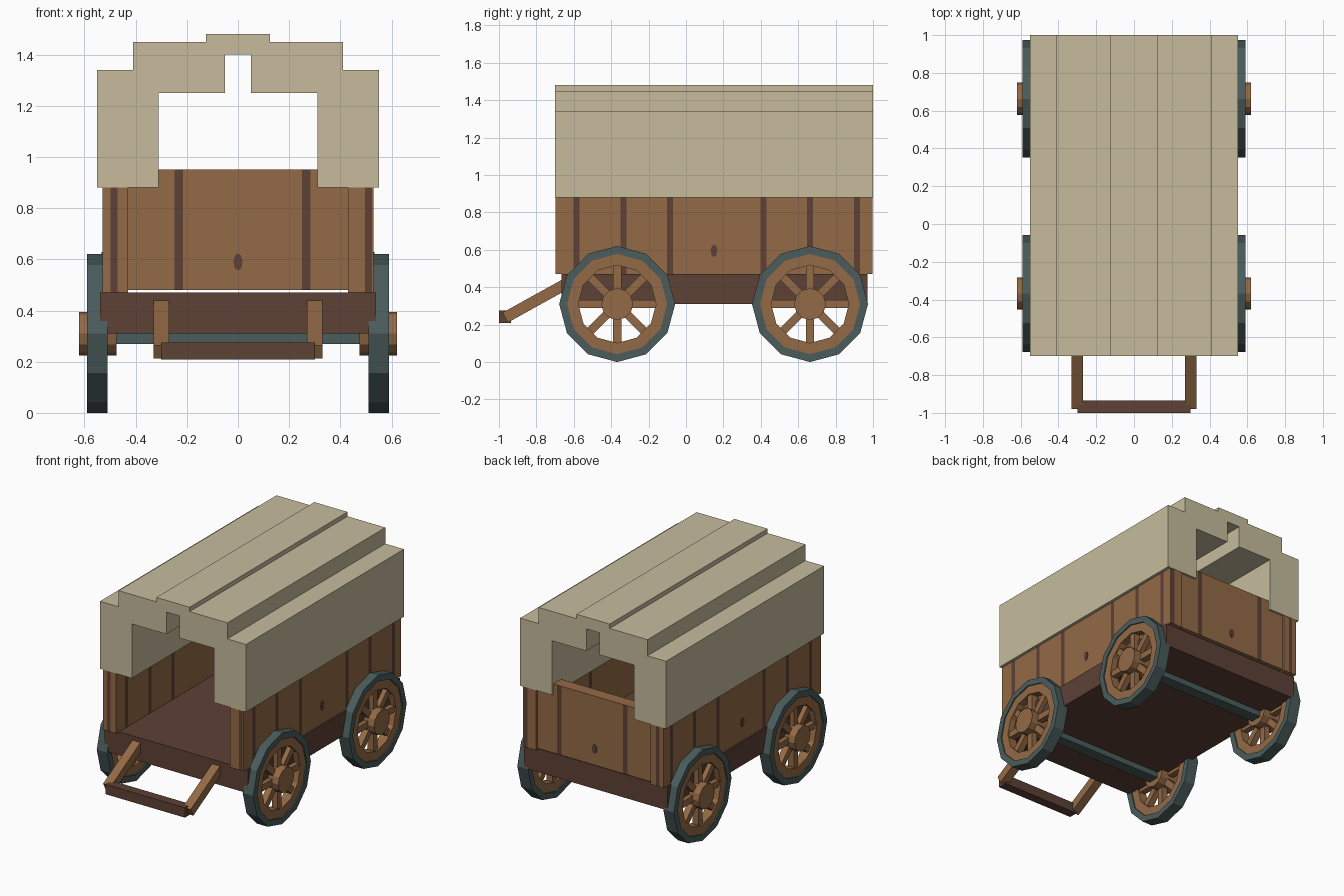
import bpy, bmesh, math
from mathutils import Vector, Matrix

if "Cube" in bpy.data.objects:
    bpy.data.objects.remove(bpy.data.objects["Cube"])


def mat(name, col):
    m = bpy.data.materials.new(name)
    m.diffuse_color = (*col, 1)
    m.use_nodes = True
    m.node_tree.nodes["Principled BSDF"].inputs["Base Color"].default_value = m.diffuse_color
    return m


WOOD = mat("wood", (0.296, 0.144, 0.061))
DARK = mat("dark wood", (0.110, 0.052, 0.036))
CLOTH = mat("canvas", (0.570, 0.500, 0.338))
IRON = mat("iron", (0.069, 0.106, 0.106))


def finish(name, bm, *mats):
    bmesh.ops.recalc_face_normals(bm, faces=bm.faces[:])
    me = bpy.data.meshes.new(name)
    bm.to_mesh(me)
    bm.free()
    for m in mats:
        me.materials.append(m)
    ob = bpy.data.objects.new(name, me)
    bpy.context.collection.objects.link(ob)
    return ob


def add_box(bm, lo, hi, rot=None):
    lo, hi = Vector(lo), Vector(hi)
    mid = (lo + hi) / 2
    m = Matrix.Translation(mid) @ (rot or Matrix()) @ Matrix.Diagonal((*(hi - lo), 1))
    bmesh.ops.create_cube(bm, size=1, matrix=m)


def box(name, lo, hi, m, rot=None):
    bm = bmesh.new()
    add_box(bm, lo, hi, rot)
    return finish(name, bm, m)


def striped(name, lo, hi, bands):
    """Box with dark plank seams; bands = (axis, centre, width)."""
    bm = bmesh.new()
    add_box(bm, lo, hi)
    for ax, c, w in bands:
        no = Vector((ax == 0, ax == 1, 0))
        for s in (-w / 2, w / 2):
            bmesh.ops.bisect_plane(bm, geom=bm.verts[:] + bm.edges[:] + bm.faces[:],
                                   plane_co=no * (c + s), plane_no=no)
    bm.normal_update()
    for f in bm.faces:
        p = f.calc_center_median()
        for ax, c, w in bands:
            # seams only show on upright faces running along their axis
            if abs(f.normal.z) < 0.5 and abs(f.normal[ax]) < 0.5 and abs(p[ax] - c) < w / 2:
                f.material_index = 1
    return finish(name, bm, WOOD, DARK)


def knot(name, pos, axis):
    """Thin oval wood knot plate facing along x or y."""
    bm = bmesh.new()
    rot = Matrix.Rotation(math.pi / 2, 4, 'Y' if axis == 0 else 'X')
    bmesh.ops.create_cone(bm, cap_ends=True, segments=8, radius1=1, radius2=1, depth=0.008,
                          matrix=Matrix.Translation(pos)
                          @ Matrix.Diagonal((1 if axis == 0 else 0.018, 1 if axis == 1 else 0.018, 0.034, 1))
                          @ rot)
    return finish(name, bm, DARK)


def ring(bm, cx, cy, cz, r_out, r_in, x0, x1, n=12):
    """Faceted ring around the x axis."""
    loops = []
    for r, x in ((r_out, x0), (r_out, x1), (r_in, x1), (r_in, x0)):
        loops.append([bm.verts.new((cx + x, cy + r * math.cos(2 * math.pi * i / n),
                                    cz + r * math.sin(2 * math.pi * i / n))) for i in range(n)])
    for k in range(4):
        a, b = loops[k], loops[(k + 1) % 4]
        for i in range(n):
            j = (i + 1) % n
            bm.faces.new((a[i], a[j], b[j], b[i]))


# canvas cover: stepped arch extruded along the wagon
half = [(0.05, 1.40), (0.05, 1.25), (0.31, 1.25), (0.31, 0.88), (0.55, 0.88), (0.55, 1.34),
        (0.41, 1.34), (0.41, 1.45), (0.125, 1.45), (0.125, 1.48)]
prof = half + [(-x, z) for x, z in reversed(half)]
bm = bmesh.new()
face = bm.faces.new([bm.verts.new((x, -0.70, z)) for x, z in prof])
ext = bmesh.ops.extrude_face_region(bm, geom=[face])["geom"]
bmesh.ops.translate(bm, verts=[v for v in ext if isinstance(v, bmesh.types.BMVert)], vec=(0, 1.70, 0))
finish("canvas_cover", bm, CLOTH)

# chassis and floor
box("chassis_floor", (-0.54, -0.665, 0.31), (0.54, 0.97, 0.47), DARK)

# side walls with plank seams
seams = [(1, y, 0.032) for y in (-0.585, -0.335, -0.085, 0.415, 0.663, 0.915)]
for s, nm in ((-1, "left"), (1, "right")):
    xs = sorted((s * 0.43, s * 0.53))
    striped(nm + "_wall", (xs[0], -0.698, 0.47), (xs[1], 0.998, 0.95),
            seams + [(0, -0.485 if s < 0 else 0.51, 0.028)])
    knot(nm + "_wall_knot", (s * 0.53, 0.15, 0.595), 0)

# tailgate
striped("tailgate", (-0.43, 0.90, 0.48), (0.43, 0.985, 0.95), [(0, -0.232, 0.034), (0, 0.267, 0.034)])
knot("tailgate_inner_knot", (0, 0.90, 0.59), 1)
knot("tailgate_outer_knot", (0, 0.985, 0.59), 1)

# axles and wheels
R = 0.31
for cy, end in ((-0.368, "front"), (0.663, "rear")):
    box(end + "_axle", (-0.52, cy - 0.04, 0.27), (0.52, cy + 0.04, 0.35), IRON)
    for s, nm in ((-1, "left"), (1, "right")):
        cx = s * 0.55
        bm = bmesh.new()
        ring(bm, cx, cy, R, R, 0.268, -0.04, 0.04)
        finish(f"{end}_{nm}_tyre", bm, IRON)
        bm = bmesh.new()
        ring(bm, cx, cy, R, 0.27, 0.208, -0.032, 0.032)
        finish(f"{end}_{nm}_rim", bm, WOOD)
        bm = bmesh.new()
        for k in range(4):
            add_box(bm, (cx - 0.022, cy - 0.022, R - 0.22), (cx + 0.022, cy + 0.022, R + 0.22),
                    Matrix.Rotation(k * math.pi / 4, 4, 'X'))
        finish(f"{end}_{nm}_spokes", bm, WOOD)
        bm = bmesh.new()
        bmesh.ops.create_cone(bm, cap_ends=True, segments=12, radius1=0.085, radius2=0.085, depth=0.145,
                              matrix=Matrix.Translation((s * 0.548, cy, R))
                              @ Matrix.Rotation(math.pi / 2, 4, 'Y'))
        finish(f"{end}_{nm}_hub", bm, WOOD)

# pull handle: two sloping arms and a crossbar
tilt = Matrix.Rotation(math.radians(29), 4, 'X')
for s, nm in ((-1, "left"), (1, "right")):
    box(nm + "_pull_arm", (s * 0.30 - 0.03, -0.99, 0.30), (s * 0.30 + 0.03, -0.61, 0.36), WOOD, tilt)
box("pull_crossbar", (-0.30, -1.0, 0.208), (0.30, -0.935, 0.275), DARK)
